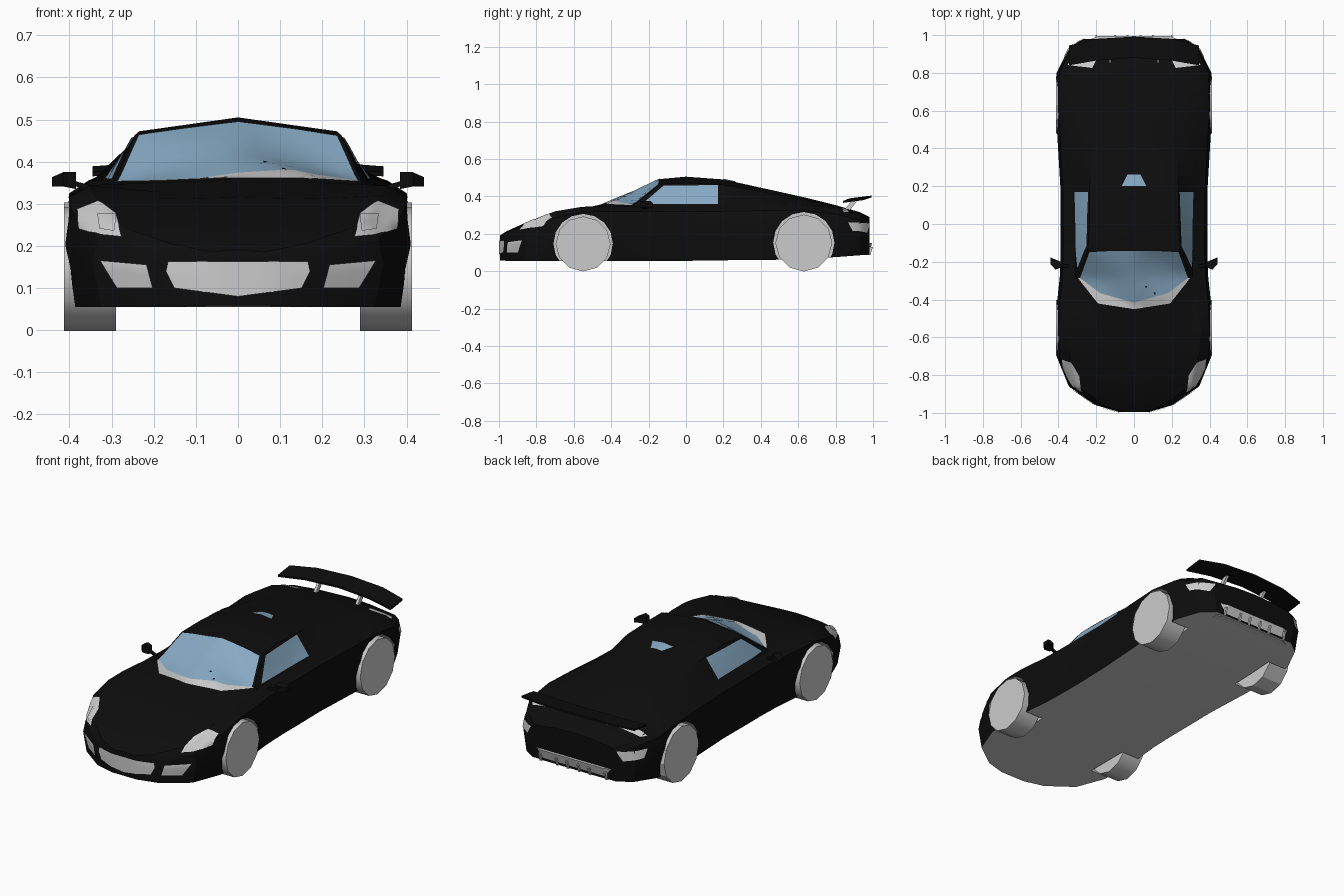
import bpy, bmesh, math
from mathutils import Vector
from mathutils.bvhtree import BVHTree

if "Cube" in bpy.data.objects:
    bpy.data.objects.remove(bpy.data.objects["Cube"])


def material(name, rgb):
    m = bpy.data.materials.new(name)
    m.diffuse_color = (*rgb, 1)
    m.use_nodes = True
    m.node_tree.nodes["Principled BSDF"].inputs["Base Color"].default_value = m.diffuse_color
    return m


BLACK = material("black_paint", (0.004, 0.004, 0.004))
GLASS = material("blue_glass", (0.24, 0.40, 0.55))
GREY = material("grey", (0.6, 0.6, 0.6))


def add_object(name, bm, mats=(), smooth=None):
    mesh = bpy.data.meshes.new(name)
    bmesh.ops.recalc_face_normals(bm, faces=bm.faces)
    bm.to_mesh(mesh)
    bm.free()
    for m in mats:
        mesh.materials.append(m)
    ob = bpy.data.objects.new(name, mesh)
    bpy.context.collection.objects.link(ob)
    if smooth:
        bpy.ops.object.select_all(action='DESELECT')
        ob.select_set(True)
        bpy.context.view_layer.objects.active = ob
        bpy.ops.object.shade_smooth_by_angle(angle=math.radians(smooth))
    return ob


def loft(rings):
    # closed rings joined into a capped solid
    bm = bmesh.new()
    vs = [[bm.verts.new(p) for p in r] for r in rings]
    n = len(rings[0])
    for a, b in zip(vs, vs[1:]):
        for j in range(n):
            k = (j + 1) % n
            f = bm.faces.new((a[j], a[k], b[k], b[j]))
            f.tag = j == n - 1
    bm.faces.new(vs[0])
    bm.faces.new(vs[-1])
    return bm


def wheel_shape(x0, x1, y, z, r, sides):
    def ring(x, r):
        return [(x, y + r * math.sin(2 * math.pi * i / sides),
                 z - r * math.cos(2 * math.pi * i / sides)) for i in range(sides)]
    return loft([ring(x0, r), ring(x1, r)])


# Body stations: y, half width, floor z, shoulder z, base x/z, roof edge x/z, centre z
STATIONS = [
    (-0.995, .08, .058, .17, .06, .185, .03, .19, .19),
    (-0.96, .20, .055, .185, .16, .205, .08, .21, .213),
    (-0.86, .345, .055, .215, .29, .25, .15, .255, .258),
    (-0.70, .41, .055, .285, .34, .32, .18, .312, .315),
    (-0.56, .415, .055, .315, .355, .343, .18, .328, .333),
    (-0.44, .41, .055, .32, .33, .345, .20, .35, .36),
    (-0.28, .393, .055, .32, .31, .345, .295, .35, .425),
    (-0.14, .388, .055, .32, .31, .35, .245, .463, .492),
    (0.0, .388, .055, .32, .31, .352, .235, .472, .505),
    (0.20, .39, .058, .32, .315, .355, .235, .462, .49),
    (0.45, .405, .06, .325, .34, .36, .22, .418, .435),
    (0.63, .415, .065, .325, .355, .355, .20, .385, .395),
    (0.80, .41, .075, .305, .35, .335, .18, .347, .353),
    (0.93, .345, .085, .275, .31, .295, .17, .31, .315),
    (0.98, .27, .09, .25, .24, .27, .12, .285, .29),
]


def section(y, w, zb, zs, xb, zbase, xe, ze, zt):
    half = [(.94 * w, zb), (w, zb + .65 * (zs - zb)), (.965 * w, zs), (xb, zbase), (xe, ze)]
    pts = half + [(0, zt)] + [(-x, z) for x, z in reversed(half)]
    return [(x, y, z) for x, z in pts]


bm = loft([section(*s) for s in STATIONS])
for f in bm.faces:
    f.material_index = 1 if f.tag else 0
bmesh.ops.recalc_face_normals(bm, faces=bm.faces)
skin = BVHTree.FromBMesh(bm)
body = add_object("body", bm, (BLACK, GREY))

# Wheels and wheel arches
for label, y, r in (("front", -0.55, 0.147), ("rear", 0.63, 0.152)):
    for side, s in (("right", 1), ("left", -1)):
        add_object(f"{label}_{side}_wheel",
                   wheel_shape(s * .29, s * .413, y, r * .99, r, 12), (GREY,), 40)
        cut = add_object(f"{label}_{side}_arch_cutter",
                         wheel_shape(s * .275, s * .6, y, r, r + .012, 16), (GREY,))
        cut.hide_render = True
        cut.hide_set(True)
        mod = body.modifiers.new("arch", 'BOOLEAN')
        mod.operation, mod.object, mod.solver = 'DIFFERENCE', cut, 'EXACT'
        mod.material_mode = 'TRANSFER'
bpy.context.view_layer.objects.active = body
body.select_set(True)
bpy.ops.object.shade_smooth_by_angle(angle=math.radians(25))


def subdivide(line, n):
    out = [Vector(line[0])]
    for a, b in zip(line, line[1:]):
        out += [Vector(a).lerp(Vector(b), i / n) for i in range(1, n + 1)]
    return out


def patch(name, view, low, high, mat, s=1, off=0.004):
    # panel between two 2D outlines, projected on the body skin
    ray = {"top": lambda u, v: ((u * s, v, 2), (0, 0, -1)),
           "front": lambda u, v: ((u * s, -2, v), (0, 1, 0)),
           "back": lambda u, v: ((u * s, 2, v), (0, -1, 0)),
           "side": lambda u, v: ((2 * s, u, v), (-s, 0, 0))}[view]
    a, b = subdivide(low, 4), subdivide(high, 4)
    bm = bmesh.new()
    rows = []
    for i in range(7):
        row = []
        for p, q in zip(a, b):
            o, d = ray(*p.lerp(q, i / 6))
            hit, nor, _, _ = skin.ray_cast(Vector(o), Vector(d))
            row.append(bm.verts.new(hit + nor * off) if hit else None)
        rows.append(row)
    for r0, r1 in zip(rows, rows[1:]):
        for j in range(len(a) - 1):
            quad = (r0[j], r0[j + 1], r1[j + 1], r1[j])
            if all(quad):
                bm.faces.new(quad)
    add_object(name, bm, (mat,), 30)


def both(half):
    return [(-x, v) for x, v in reversed(half[1:])] + half


# Windscreen, cowl strip, roof window, centre grille
base = [(0, -.415), (.18, -.365), (.285, -.285)]
patch("windscreen", "top", both(base), both([(0, -.14), (.14, -.142), (.235, -.147)]), GLASS)
patch("cowl", "top", both([(0, -.45), (.19, -.42), (.297, -.285)]), both(base), GREY)
patch("roof_window", "top", [(-.065, .2), (.065, .2)], [(-.035, .26), (.035, .26)], GLASS)
patch("centre_grille", "front", both([(0, .08), (.15, .10), (.17, .14)]),
      both([(0, .163), (.14, .163), (.165, .163)]), GREY)

# Paired windows, lights and vents
for side, s in (("right", 1), ("left", -1)):
    patch(side + "_window", "side", [(-.235, .356), (.17, .358)], [(-.12, .455), (.17, .458)], GLASS, s)
    patch(side + "_vent", "front", [(.2, .10), (.285, .10)], [(.215, .155), (.325, .165)], GREY, s)
    patch(side + "_headlight", "front", [(.275, .22), (.325, .225), (.375, .24)],
          [(.29, .275), (.33, .305), (.38, .285)], GREY, s)
    patch(side + "_lamp", "front", [(.29, .232), (.325, .235)], [(.29, .27), (.33, .272)], GREY, s, .008)
    patch(side + "_upper_taillight", "top", [(.22, .825), (.35, .84)], [(.2, .865), (.33, .87)], GREY, s)
    patch(side + "_lower_taillight", "back", [(.29, .205), (.365, .215)], [(.26, .255), (.37, .26)], GREY, s)

    # Door mirror: housing tapering outward on a thin arm
    def box_ring(x, y, z, dy, dz):
        return [(s * x, y - dy, z - dz), (s * x, y + dy, z - dz),
                (s * x, y + dy, z + dz), (s * x, y - dy, z + dz)]
    add_object(side + "_mirror", loft([box_ring(.385, -.215, .355, .014, .02),
                                       box_ring(.415, -.215, .358, .027, .017),
                                       box_ring(.442, -.195, .352, .018, .011)]), (BLACK,))
    add_object(side + "_mirror_arm", loft([box_ring(.34, -.225, .335, .008, .006),
                                           box_ring(.395, -.215, .35, .008, .006)]), (BLACK,))
    # Spoiler leg
    add_object(side + "_spoiler_leg", loft([
        [(s * .12, y, z), (s * .135, y, z), (s * .135, y + .03, z), (s * .12, y + .03, z)]
        for y, z in ((.845, .325), (.89, .382))]), (GREY,))

# Spoiler wing with drooping ends
WING = [(-.345, .84, .945, .365), (-.2, .865, .98, .376), (0, .88, .992, .38),
        (.2, .865, .98, .376), (.345, .84, .945, .365)]
add_object("spoiler", loft([[(x, y0, z), (x, y1, z + .014), (x, y1, z + .024), (x, y0, z + .01)]
                            for x, y0, y1, z in WING]), (BLACK,))

# Rear diffuser and its fins
add_object("diffuser", loft([[(x, y - .06, .085), (x, y - .02, .085), (x, y, .15), (x, y - .06, .15)]
                             for x, y in ((-.24, .975), (-.19, .995), (.19, .995), (.24, .975))]), (GREY,))
for i, x in enumerate((-.2, -.1, -.035, .035, .1, .2)):
    add_object(f"diffuser_fin_{i + 1}", loft([
        [(v, .93, .085), (v, .985, .085), (v, 1.0, .13), (v, .95, .13)]
        for v in (x - .005, x + .005)]), (GREY,))
